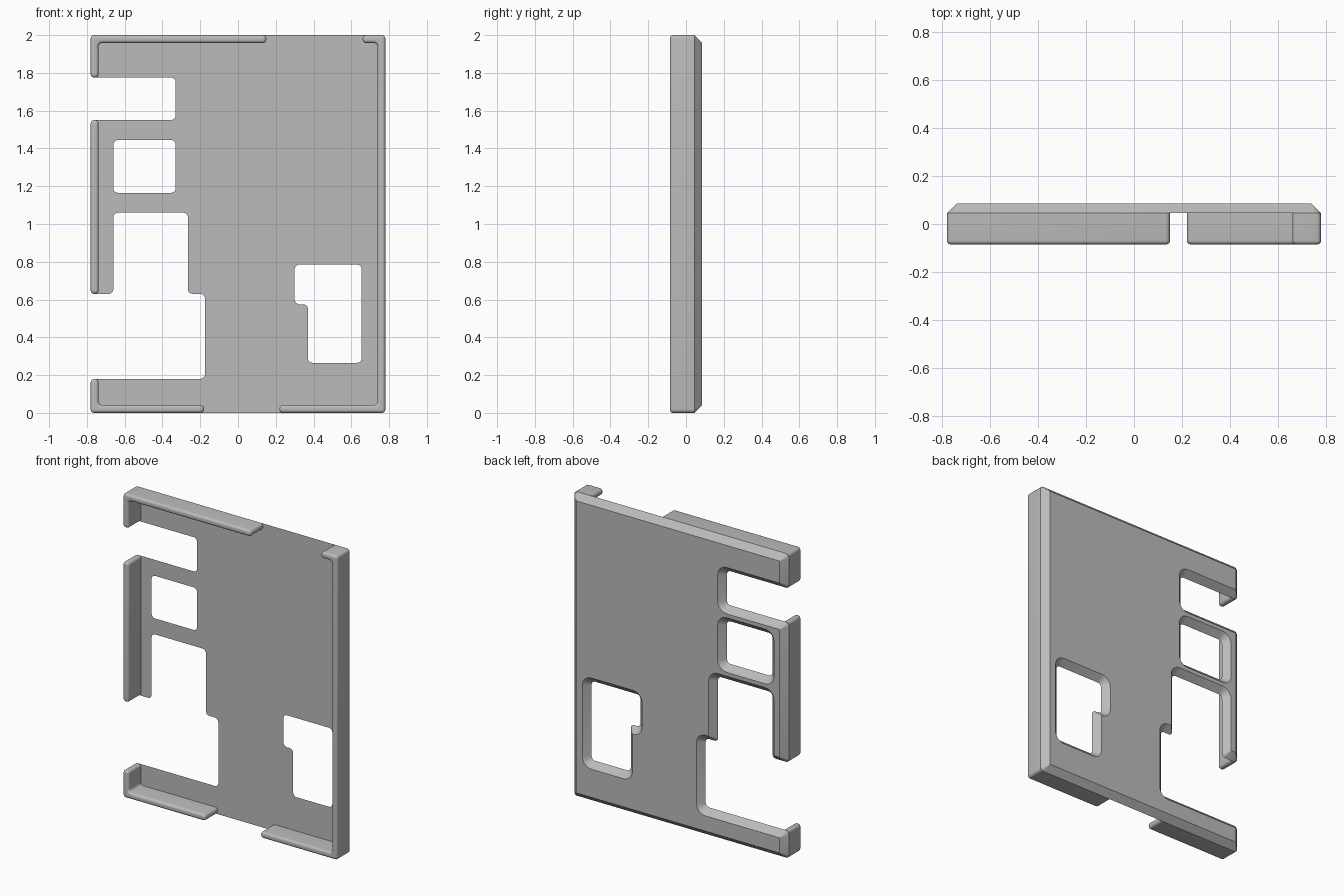
import bpy, bmesh, math
from mathutils import Vector

if "Cube" in bpy.data.objects:
    bpy.data.objects.remove(bpy.data.objects["Cube"], do_unlink=True)

grey = bpy.data.materials.new("plain grey")
grey.use_nodes = True
colour = (0.5, 0.5, 0.5, 1)
grey.diffuse_color = colour
grey.node_tree.nodes["Principled BSDF"].inputs["Base Color"].default_value = colour

L, R, T = 0.78, 0.78, 2.0        # left edge, right edge, height
BACK, FACE, RIM = 0.085, 0.045, -0.085
WALL, SOFT = 0.042, 0.016        # wall thickness and rim rounding
STEPS = 5


def contour(points, radius, inset):
    """Round right-angled corners; solid lies to the left of travel."""
    result = []
    count = len(points)
    for i in range(count):
        p = Vector(points[i])
        d0 = (p - Vector(points[i - 1])).normalized()
        d1 = (Vector(points[(i + 1) % count]) - p).normalized()
        n0, n1 = Vector((-d0.y, d0.x)), Vector((-d1.y, d1.x))
        corner = p + inset * (n0 + n1)
        convex = d0.cross(d1) > 0
        rad = max(radius - inset if convex else radius + inset, 0.002)
        centre = corner + rad * (d1 - d0)
        for k in range(STEPS + 1):
            t = math.pi / 2 * k / STEPS
            result.append(centre + rad * (d0 * math.sin(t) - d1 * math.cos(t)))
    return result


def loft(name, outlines, layers, radius):
    """Skin outlines through (y, inset) layers and cap both ends."""
    bm = bmesh.new()
    caps = ([], [])
    for outline in outlines:
        rings = []
        for y, inset in layers:
            rings.append([bm.verts.new((p.x, y, p.y))
                          for p in contour(outline, radius, inset)])
        n = len(rings[0])
        for a, b in zip(rings, rings[1:]):
            for i in range(n):
                j = (i + 1) % n
                bm.faces.new((a[i], a[j], b[j], b[i]))
        for cap, ring in zip(caps, (rings[0], rings[-1])):
            cap += [bm.edges.get((ring[i - 1], ring[i])) for i in range(n)]
    for cap in caps:
        bmesh.ops.triangle_fill(bm, edges=cap, use_beauty=True, normal=(0, 1, 0))
    bmesh.ops.recalc_face_normals(bm, faces=bm.faces)
    mesh = bpy.data.meshes.new(name)
    bm.to_mesh(mesh)
    bm.free()
    mesh.materials.append(grey)
    obj = bpy.data.objects.new(name, mesh)
    bpy.context.collection.objects.link(obj)
    bpy.ops.object.select_all(action='DESELECT')
    obj.select_set(True)
    bpy.context.view_layer.objects.active = obj
    bpy.ops.object.shade_smooth_by_angle(angle=math.radians(32))
    return obj


# Back plate with side notches and two windows, every edge chamfered to the back
plate = [(-L, 0), (R, 0), (R, T), (-L, T),
         (-L, 1.775), (-0.33, 1.775), (-0.33, 1.55), (-L, 1.55),
         (-L, 0.63), (-0.66, 0.63), (-0.66, 1.06), (-0.265, 1.06),
         (-0.265, 0.63), (-0.175, 0.63), (-0.175, 0.18), (-L, 0.18)]
small_window = [(-0.66, 1.165), (-0.66, 1.445), (-0.33, 1.445), (-0.33, 1.165)]
stepped_window = [(0.30, 0.785), (0.655, 0.785), (0.655, 0.265),
                  (0.37, 0.265), (0.37, 0.575), (0.30, 0.575)]
loft("back_plate", [plate, small_window, stepped_window],
     [(FACE, 0), (BACK, BACK - FACE)], 0.025)

# Rim walls with rounded front edges
wall_layers = [(FACE, 0)]
for k in range(STEPS + 1):
    t = math.pi / 2 * k / STEPS
    wall_layers.append((RIM + SOFT * (1 - math.sin(t)), SOFT * (1 - math.cos(t))))

w = WALL
walls = {
    "upper_right_wall": [(-L, 1.775), (-L + w, 1.775), (-L + w, T - w),
                         (0.15, T - w), (0.15, T), (-L, T)],
    "middle_right_wall": [(-L, 0.63), (-L + w, 0.63), (-L + w, 1.55), (-L, 1.55)],
    "lower_right_wall": [(-L, 0), (-0.18, 0), (-0.18, w), (-L + w, w),
                         (-L + w, 0.18), (-L, 0.18)],
    "left_wall": [(0.22, 0), (R, 0), (R, T), (0.66, T), (0.66, T - w),
                  (R - w, T - w), (R - w, w), (0.22, w)],
}
for name, outline in walls.items():
    loft(name, [outline], wall_layers, 0.019)
